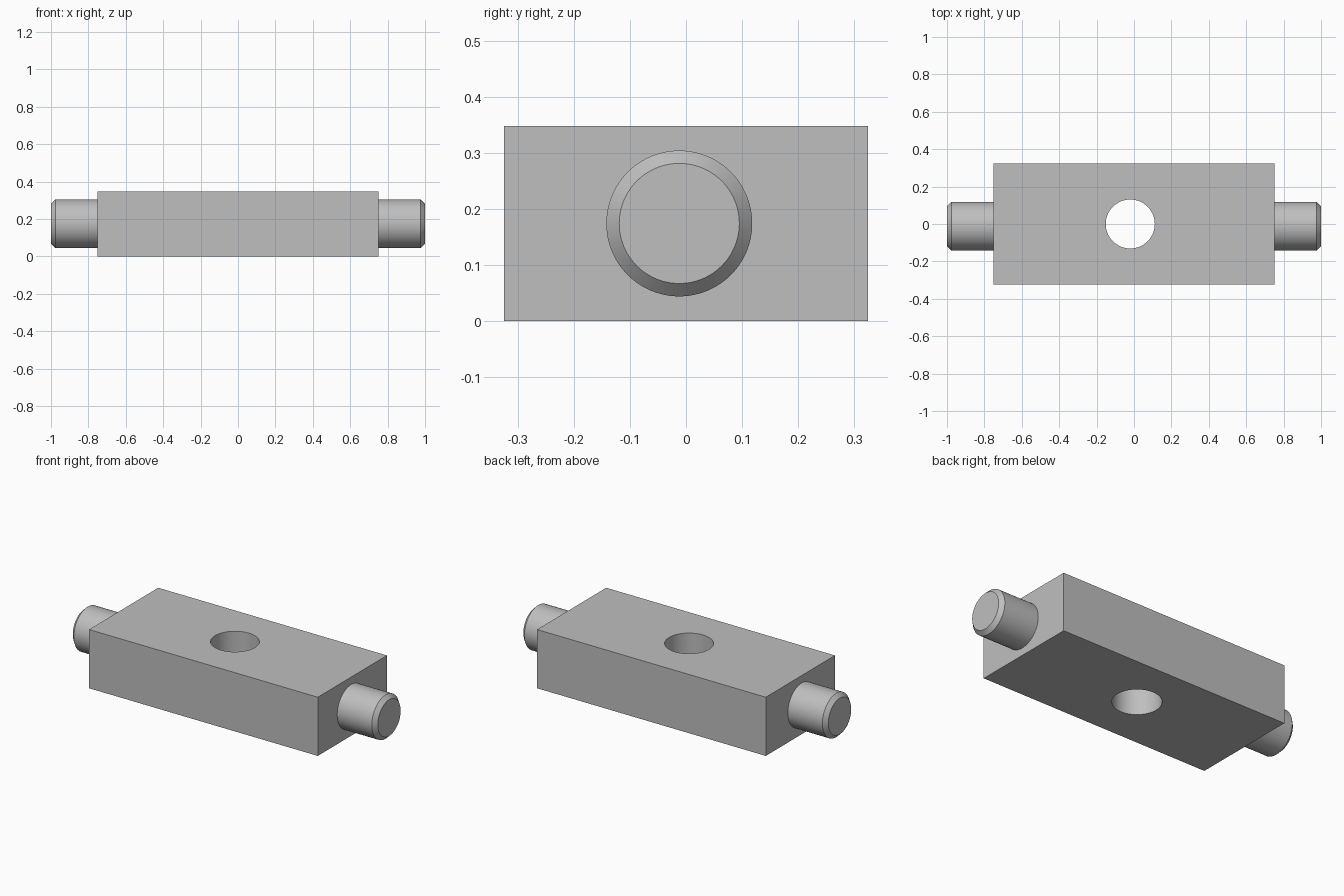
import bpy
import math

default = bpy.data.objects.get("Cube")
if default:
    bpy.data.objects.remove(default, do_unlink=True)

LENGTH, WIDTH, HEIGHT = 1.5, 0.648, 0.348
PIN_RADIUS, HOLE_RADIUS, CHAMFER = 0.13, 0.131, 0.023
SEGMENTS = 96

grey = bpy.data.materials.new("plain grey")
grey.use_nodes = True
colour = (0.52, 0.52, 0.52, 1)
grey.diffuse_color = colour
grey.node_tree.nodes["Principled BSDF"].inputs["Base Color"].default_value = colour


def finish(obj, name):
    obj.name = name
    obj.data.materials.clear()
    obj.data.materials.append(grey)
    bpy.ops.object.select_all(action="DESELECT")
    obj.select_set(True)
    bpy.context.view_layer.objects.active = obj
    bpy.ops.object.shade_smooth_by_angle(angle=math.radians(30))


# Rectangular block with a vertical through hole
bpy.ops.mesh.primitive_cube_add(size=1, location=(0, 0, HEIGHT / 2))
block = bpy.context.object
block.scale = (LENGTH, WIDTH, HEIGHT)
bpy.ops.object.transform_apply(location=True, scale=True)

bpy.ops.mesh.primitive_cylinder_add(vertices=SEGMENTS, radius=HOLE_RADIUS, depth=1,
                                    location=(-0.02, 0, HEIGHT / 2))
cutter = bpy.context.object
cutter.hide_render = True
cut = block.modifiers.new("through hole", "BOOLEAN")
cut.operation = "DIFFERENCE"
cut.solver = "EXACT"
cut.object = cutter
bpy.context.view_layer.objects.active = block
bpy.ops.object.modifier_apply(modifier=cut.name)
bpy.data.objects.remove(cutter, do_unlink=True)
finish(block, "block")

# Round pin with chamfered rim at each end
for side, name in ((1, "left_pin"), (-1, "right_pin")):
    bpy.ops.mesh.primitive_cylinder_add(vertices=SEGMENTS, radius=PIN_RADIUS, depth=0.25,
                                        location=(side * 0.875, -0.012, HEIGHT / 2),
                                        rotation=(0, side * math.pi / 2, 0))
    pin = bpy.context.object
    weights = pin.data.attributes.new("bevel_weight_edge", "FLOAT", "EDGE")
    for edge in pin.data.edges:
        outer = all(pin.data.vertices[v].co.z > 0 for v in edge.vertices)
        weights.data[edge.index].value = float(outer)
    bevel = pin.modifiers.new("chamfer", "BEVEL")
    bevel.limit_method = "WEIGHT"
    bevel.width = CHAMFER
    bevel.segments = 1
    bpy.ops.object.modifier_apply(modifier=bevel.name)
    finish(pin, name)
